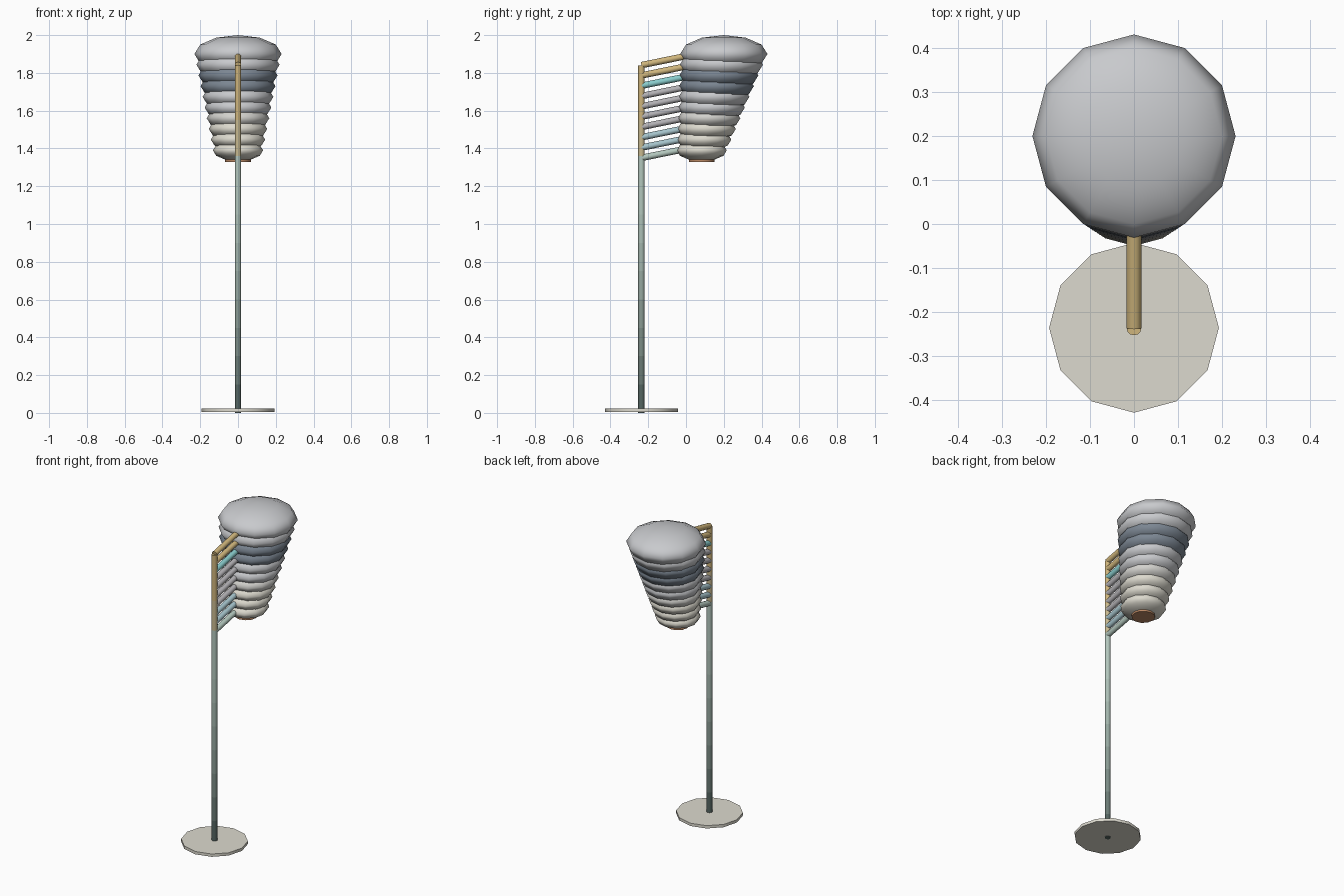
import bpy, math
from mathutils import Vector

if "Cube" in bpy.data.objects:
    bpy.data.objects.remove(bpy.data.objects["Cube"])

mats = {}


def mat(rgb):
    if rgb not in mats:
        m = bpy.data.materials.new("colour_%d" % len(mats))
        m.diffuse_color = (*rgb, 1)
        m.use_nodes = True
        m.node_tree.nodes["Principled BSDF"].inputs["Base Color"].default_value = m.diffuse_color
        mats[rgb] = m
    return mats[rgb]


def finish(name, rgb, angle=60):
    o = bpy.context.object
    o.name = name
    o.data.materials.append(mat(rgb))
    bpy.ops.object.shade_smooth_by_angle(angle=math.radians(angle))
    return o


def rod(name, a, b, r, rgb, sides=12):
    a, b = Vector(a), Vector(b)
    d = b - a
    bpy.ops.mesh.primitive_cylinder_add(vertices=sides, radius=r, depth=d.length,
                                        location=(a + b) / 2)
    bpy.context.object.rotation_euler = d.to_track_quat('Z', 'Y').to_euler()
    return finish(name, rgb)


def mix(a, b, t):
    return tuple(round(p + (q - p) * t, 3) for p, q in zip(a, b))


TAN, SAGE, DARK = (0.62, 0.46, 0.2), (0.45, 0.57, 0.51), (0.09, 0.13, 0.12)
TEAL, GREY, BLUE = (0.25, 0.6, 0.6), (0.45, 0.44, 0.46), (0.38, 0.55, 0.6)
SILVER, SLATE, CREAM = (0.58, 0.59, 0.61), (0.2, 0.24, 0.29), (0.72, 0.7, 0.62)
POST_Y, N = -0.236, 10

# base disc, twelve sides with a corner on the x axis
bpy.ops.mesh.primitive_cylinder_add(vertices=12, radius=0.193, depth=0.018,
                                    end_fill_type='TRIFAN', location=(0, POST_Y, 0.013))
finish("base", (0.72, 0.7, 0.62))

# post: one tube with bands that darken towards the floor
post = rod("post", (0, POST_Y, 0), (0, POST_Y, 1.838), 0.017, SAGE)
bpy.ops.object.transform_apply(location=True, rotation=True)
levels = [0.15 * i for i in range(1, 9)] + [1.36, 1.55]
import bmesh
bm = bmesh.new()
bm.from_mesh(post.data)
for z in levels:
    bmesh.ops.bisect_plane(bm, geom=bm.verts[:] + bm.edges[:] + bm.faces[:],
                           plane_co=(0, 0, z), plane_no=(0, 0, 1))
post.data.materials.clear()
zs = [0] + levels
for i, z in enumerate(zs):
    col = TAN if z >= 1.55 else mix(TAN, SAGE, 0.25) if z >= 1.36 else mix(DARK, SAGE, min(1, z / 1.0))
    post.data.materials.append(mat(col))
for f in bm.faces:
    f.material_index = sum(f.calc_center_median().z > z for z in levels)
bm.to_mesh(post.data)
bm.free()

# ten sloping arms, each holding a flattened ball of the tapering shade
arm_cols = [TAN, TAN, TEAL, GREY, GREY, GREY, GREY, BLUE, BLUE, SAGE]
shade_cols = [SILVER, SILVER, SLATE, SLATE, SILVER, SILVER, mix(SILVER, CREAM, 0.5), CREAM, CREAM, CREAM]
for i in range(N):
    t = i / (N - 1)
    z = 1.841 - 0.491 * t
    rod("arm_%d" % (i + 1), (0, POST_Y, z), (0, 0, z + 0.048), 0.017, arm_cols[i])
    r = 0.231 + (0.133 - 0.231) * t
    bpy.ops.mesh.primitive_uv_sphere_add(segments=12, ring_count=6, radius=r,
                                         location=(0, 0.2 - 0.117 * t, 1.9 - 0.51 * t))
    bpy.context.object.scale.z = 0.1 / 0.231
    finish("shade_ring_%d" % (i + 1), shade_cols[i], 80)

# copper cap below the shade
bpy.ops.mesh.primitive_cylinder_add(vertices=12, radius=0.068, depth=0.018, location=(0, 0.083, 1.338))
finish("bottom_cap", (0.5, 0.25, 0.13))
